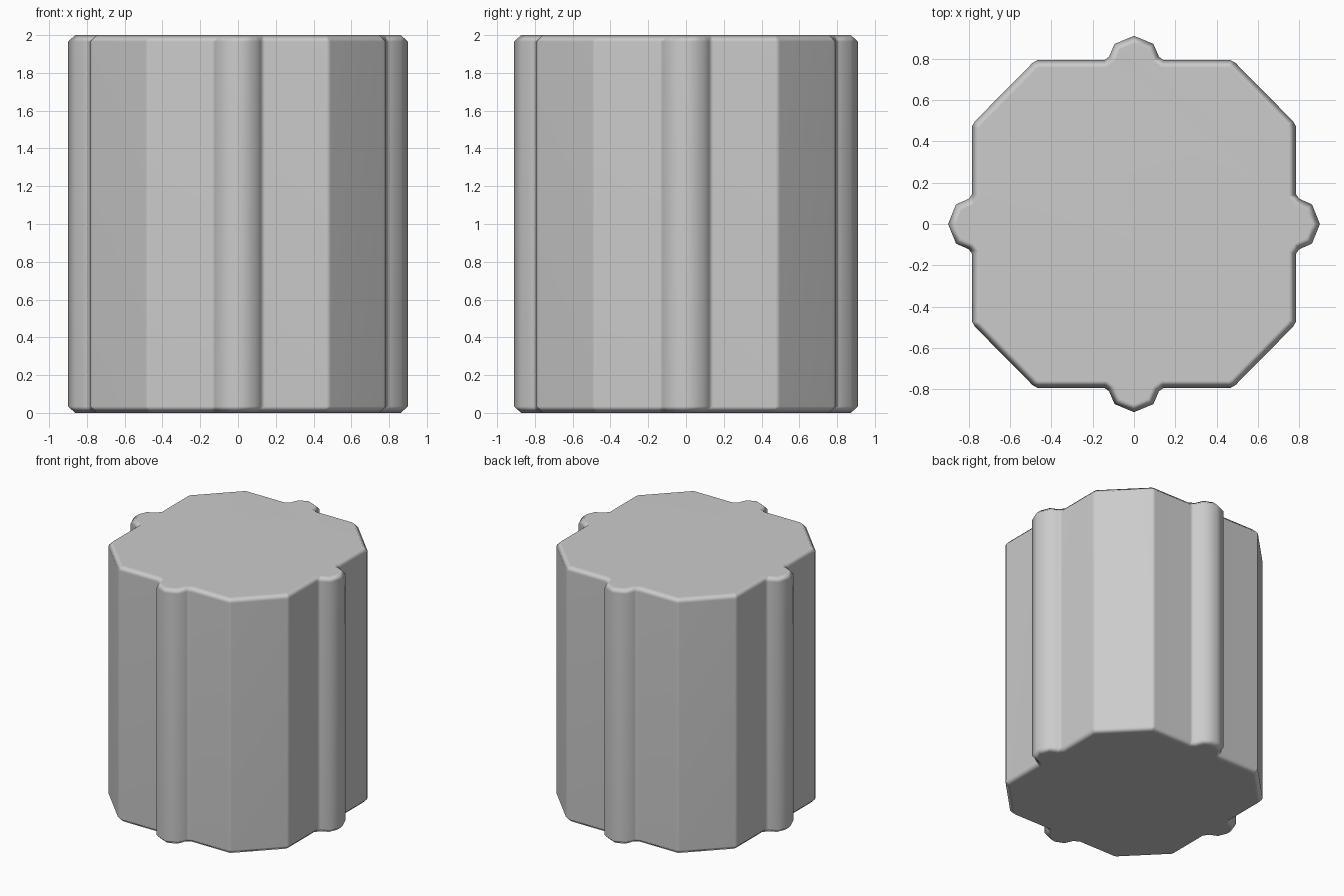
import bpy, bmesh, math

if "Cube" in bpy.data.objects:
    bpy.data.objects.remove(bpy.data.objects["Cube"])

HEIGHT = 2.0
RIM = 0.035

# Half of one side: ridge, inner fillet, flat wall, eased corner (u along, v outward)
half = [(0.095, 0.872), (0.122, 0.81), (0.145, 0.793), (0.474, 0.793), (0.497, 0.78)]
side = half[::-1] + [(0.0, 0.911)] + [(-u, v) for u, v in half]

# Repeat the side around the four directions, slightly narrower in x
outline = []
for k in range(4):
    c, s = math.cos(k * math.pi / 2), math.sin(k * math.pi / 2)
    outline += [((u * c - v * s) * 0.988, u * s + v * c) for u, v in side]

# Extrude the outline into the column
bm = bmesh.new()
base = bm.faces.new([bm.verts.new((x, y, 0)) for x, y in outline])
top = bmesh.ops.extrude_face_region(bm, geom=[base], use_keep_orig=True)
bmesh.ops.translate(bm, vec=(0, 0, HEIGHT),
                    verts=[g for g in top["geom"] if isinstance(g, bmesh.types.BMVert)])
bmesh.ops.recalc_face_normals(bm, faces=bm.faces)

# Soften both rims
rims = [e for e in bm.edges if abs(e.verts[0].co.z - e.verts[1].co.z) < 1e-5]
bmesh.ops.bevel(bm, geom=rims, offset=RIM, segments=1, affect='EDGES', profile=0.5)
bmesh.ops.recalc_face_normals(bm, faces=bm.faces)

mesh = bpy.data.meshes.new("ridged_column")
bm.to_mesh(mesh)
bm.free()
column = bpy.data.objects.new("ridged_column", mesh)
bpy.context.collection.objects.link(column)

# Smooth shading that keeps the large walls flat
bpy.context.view_layer.objects.active = column
column.select_set(True)
bpy.ops.object.shade_smooth_by_angle(angle=math.radians(60))
weighted = column.modifiers.new("weighted_normals", 'WEIGHTED_NORMAL')
weighted.keep_sharp = True
